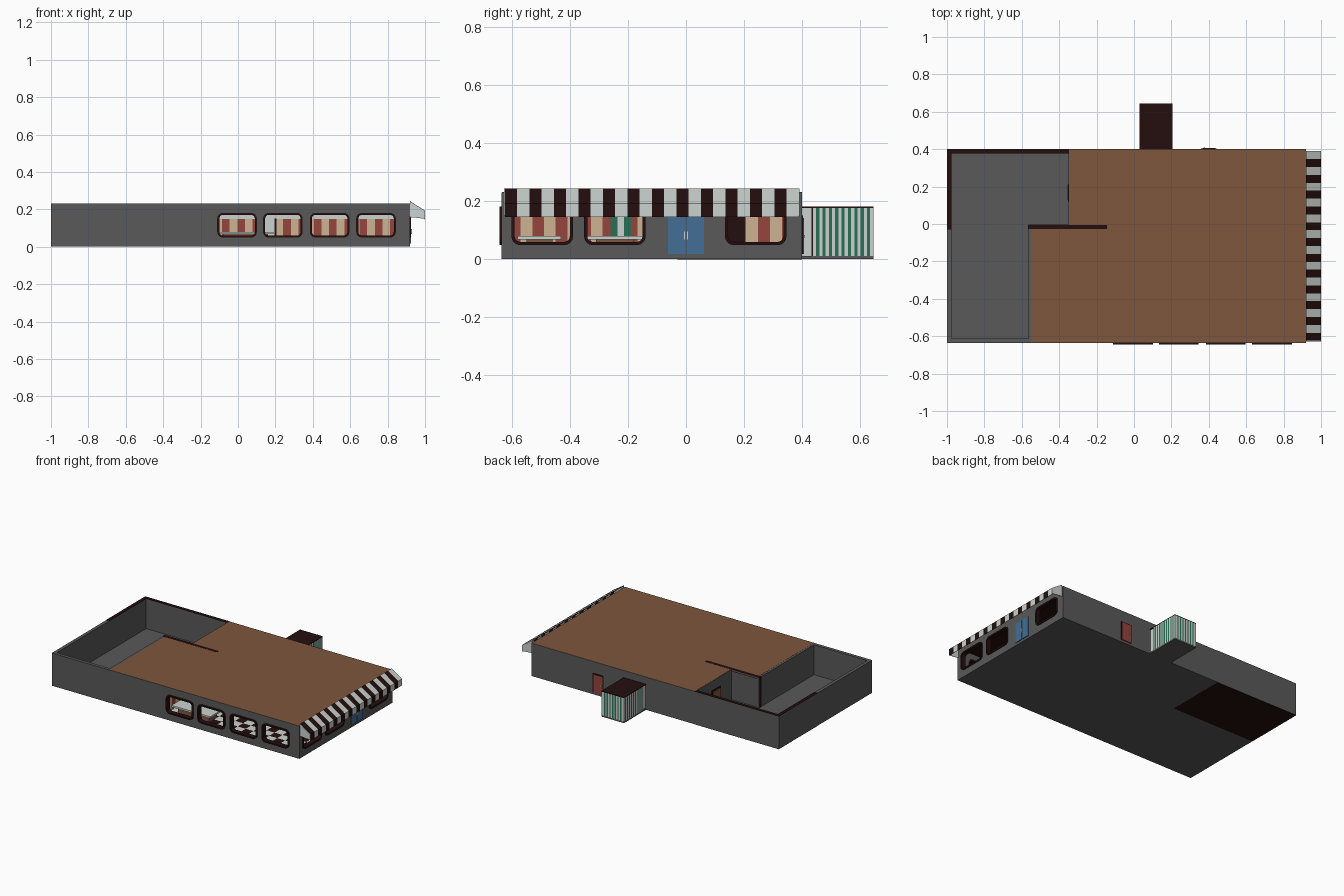
import bpy, bmesh, math

if "Cube" in bpy.data.objects:
    bpy.data.objects.remove(bpy.data.objects["Cube"])


def material(name, r, g, b):
    m = bpy.data.materials.new(name)
    m.diffuse_color = (r, g, b, 1)
    m.use_nodes = True
    m.node_tree.nodes["Principled BSDF"].inputs["Base Color"].default_value = m.diffuse_color
    return m


GREY = material("wall_grey", 0.10, 0.10, 0.10)
DARK = material("dark_brown", 0.018, 0.0045, 0.0045)
ROOF = material("roof_brown", 0.209, 0.093, 0.048)
WHITE = material("pale_white", 0.60, 0.65, 0.62)
RED = material("red", 0.30, 0.058, 0.048)
CREAM = material("cream", 0.61, 0.456, 0.296)
GREEN = material("green", 0.023, 0.156, 0.091)
BLUE = material("blue", 0.058, 0.156, 0.305)

PLACE = {"x": lambda t, u, v: (t, u, v),
         "y": lambda t, u, v: (u, t, v),
         "z": lambda t, u, v: (u, v, t)}


def finish(name, bm, mats):
    bmesh.ops.recalc_face_normals(bm, faces=bm.faces)
    mesh = bpy.data.meshes.new(name)
    bm.to_mesh(mesh)
    bm.free()
    for m in mats:
        mesh.materials.append(m)
    ob = bpy.data.objects.new(name, mesh)
    bpy.context.collection.objects.link(ob)
    return ob


def prism(name, profile, axis, a, b, mats, n=1):
    """Extrude a profile along an axis in n bands, alternating the materials."""
    bm = bmesh.new()
    loops = [[bm.verts.new(PLACE[axis](a + (b - a) * i / n, u, v)) for u, v in profile]
             for i in range(n + 1)]
    k = len(profile)
    for i in range(n):
        for j in range(k):
            f = bm.faces.new((loops[i][j], loops[i][(j + 1) % k],
                              loops[i + 1][(j + 1) % k], loops[i + 1][j]))
            f.material_index = i % len(mats)
    bm.faces.new(loops[0])
    bm.faces.new(loops[-1]).material_index = (n - 1) % len(mats)
    return finish(name, bm, mats)


def box(name, x0, x1, y0, y1, z0, z1, mats, axis="z", n=1):
    r = {"x": (x0, x1), "y": (y0, y1), "z": (z0, z1)}
    (u0, u1), (v0, v1) = [r[c] for c in "xyz" if c != axis]
    mats = mats if isinstance(mats, list) else [mats]
    return prism(name, [(u0, v0), (u1, v0), (u1, v1), (u0, v1)], axis, *r[axis], mats, n)


def rounded(cu, cv, hw, hh, r):
    pts = []
    for q, (su, sv) in enumerate(((1, 1), (-1, 1), (-1, -1), (1, -1))):
        for s in range(5):
            t = math.radians(q * 90 + s * 22.5)
            pts.append((cu + su * (hw - r) + r * math.cos(t),
                        cv + sv * (hh - r) + r * math.sin(t)))
    return pts


def frame(name, cu, axis, d0, d1):
    """Rounded window frame ring."""
    bm = bmesh.new()
    rings = []
    for inset, d in ((0, d0), (0.011, d0), (0.011, d1), (0, d1)):
        p = rounded(cu, 0.115, 0.106 - inset, 0.066 - inset, 0.03 - inset)
        rings.append([bm.verts.new(PLACE[axis](d, u, v)) for u, v in p])
    k = len(rings[0])
    for i in range(4):
        a, b = rings[i], rings[(i + 1) % 4]
        for j in range(k):
            bm.faces.new((a[j], a[(j + 1) % k], b[(j + 1) % k], b[j]))
    return finish(name, bm, [DARK])


def windowed_wall(wall, label, centres, axis, outer, inner):
    """Cut window openings in a wall and fit the frames."""
    cutters = []
    for i, c in enumerate(centres):
        cut = prism("cutter", rounded(c, 0.115, 0.102, 0.062, 0.026), axis,
                    outer - 0.1, outer + 0.1, [GREY])
        cut.hide_render = True
        mod = wall.modifiers.new("window", "BOOLEAN")
        mod.operation, mod.object, mod.solver = "DIFFERENCE", cut, "EXACT"
        cutters.append(cut)
        frame(f"{label}_window_frame_{i + 1}", c, axis, outer, inner)
    bpy.context.view_layer.update()
    done = bpy.data.meshes.new_from_object(
        wall.evaluated_get(bpy.context.evaluated_depsgraph_get()))
    wall.modifiers.clear()
    wall.data = done
    for c in cutters:
        bpy.data.objects.remove(c)


T = 0.23  # wall height
# Base slab and the dark underside below the back yard
box("base_slab", -1, 0.92, -0.635, 0.40, 0.001, 0.02, GREY)
box("yard_underside", -1, -0.355, -0.03, 0.40, 0, 0.003, DARK)

# Outer walls
front = box("front_wall", -1, 0.92, -0.635, -0.612, 0.002, T, GREY)
windowed_wall(front, "front", (-0.005, 0.24, 0.49, 0.738), "y", -0.643, -0.61)
right = box("right_wall", 0.897, 0.92, -0.612, 0.378, 0.002, T, GREY)
windowed_wall(right, "right", (-0.495, -0.245, 0.24), "x", 0.926, 0.894)
box("back_wall", -1, 0.92, 0.378, 0.40, 0.002, T, GREY)
box("left_wall", -1, -0.977, -0.612, 0.378, 0.002, T, GREY)

# Walls around the open yard
box("yard_wall_front", -0.565, -0.545, -0.612, -0.005, 0.02, T, GREY)
box("yard_wall_middle", -0.565, -0.345, -0.022, -0.004, 0.02, T, GREY)
box("yard_wall_back", -0.35, -0.33, -0.004, 0.378, 0.02, T, GREY)

# Dark copings and partition tops
box("back_coping", -1, -0.347, 0.377, 0.40, T - 0.001, T + 0.002, DARK)
box("left_coping", -1, -0.976, -0.03, 0.377, T - 0.001, T + 0.002, DARK)
box("partition_long", -0.566, -0.145, -0.026, -0.005, 0.02, T + 0.002, DARK)
box("partition_cross", -0.165, -0.147, -0.612, -0.026, 0.02, T - 0.002, WHITE)

# Flat roof in two pieces, and the ceiling below
for name, z0, z1, m in (("roof", T - 0.002, T + 0.001, ROOF),
                        ("ceiling", T - 0.012, T - 0.008, DARK)):
    e = 0.001 if m is ROOF else 0.024
    box(name + "_front", -0.55, 0.92 - e, -0.635 + e, -0.004, z0, z1, m)
    box(name + "_back", -0.347, 0.92 - e, -0.004, 0.40 - e, z0, z1, m)

# Checkered dining floor
bm = bmesh.new()
NX, NY = 20, 17
bmesh.ops.create_grid(bm, x_segments=NX, y_segments=NY, size=0.5)
for f in bm.faces:
    c = f.calc_center_median()
    f.material_index = (int((c.x + 0.5) * NX) + int((c.y + 0.5) * NY)) % 2
for v in bm.verts:
    v.co = (-0.33 + (v.co.x + 0.5) * 1.227, -0.612 + (v.co.y + 0.5) * 0.99, 0.0215)
for f in [f for f in bm.faces if f.calc_center_median().x < -0.15
          and f.calc_center_median().y < 0]:
    bm.faces.remove(f)
finish("checkered_floor", bm, [WHITE, DARK])

# Striped wallpaper with a pale band above
box("wallpaper_back", -0.33, 0.895, 0.373, 0.378, 0.022, 0.148, [RED, CREAM], "x", 30)
box("wall_band_back", -0.33, 0.895, 0.373, 0.378, 0.148, 0.217, WHITE)
box("wallpaper_cross", -0.147, -0.142, -0.61, -0.005, 0.022, 0.148, [RED, CREAM], "y", 15)
box("wall_band_cross", -0.147, -0.142, -0.61, -0.005, 0.148, 0.217, WHITE)
box("wallpaper_left", -0.33, -0.325, -0.004, 0.373, 0.022, 0.148, [RED, CREAM], "y", 9)
box("wall_band_left", -0.33, -0.325, -0.004, 0.373, 0.148, 0.217, WHITE)
box("green_inner_door", -0.142, -0.138, -0.26, -0.19, 0.022, 0.148, [GREEN, WHITE], "y", 3)
box("inner_passage_door", 0.14, 0.195, 0.369, 0.373, 0.022, 0.15, WHITE)
box("inner_passage_post", 0.195, 0.205, 0.367, 0.373, 0.022, 0.15, DARK)
box("inner_dark_door", -0.325, -0.321, 0.135, 0.205, 0.022, 0.15, DARK)

# Tables
for i, (y0, y1) in enumerate(((-0.58, -0.43), (-0.34, -0.15))):
    box(f"table_top_{i + 1}", -0.11, 0.19, y0, y1, 0.068, 0.08, WHITE)
    box(f"table_base_{i + 1}", -0.08, 0.16, y0 + 0.03, y1 - 0.03, 0.02, 0.068, ROOF)

# Striped awning along the right side
prism("awning", [(0.92, 0.244), (1.0, 0.192), (1.0, 0.146), (0.997, 0.146),
                 (0.997, 0.189), (0.92, 0.239)], "y", -0.624, 0.389, [DARK, WHITE], 24)
for i, y in enumerate((-0.627, 0.388)):
    prism(f"awning_end_{i + 1}", [(0.92, 0.243), (0.999, 0.191), (0.999, 0.15),
                                  (0.92, 0.158)], "y", y, y + 0.003, [WHITE])

# Blue double door with handles
for s, side in ((-1, "left"), (1, "right")):
    box(f"blue_door_{side}", 0.92, 0.925, min(s * 0.001, s * 0.062),
        max(s * 0.001, s * 0.062), 0.018, 0.155, BLUE)
    box(f"blue_door_handle_{side}", 0.925, 0.929, s * 0.005 - 0.0015,
        s * 0.005 + 0.0015, 0.068, 0.095, WHITE)

# Red back door
box("back_door_frame", 0.358, 0.442, 0.40, 0.403, 0.018, 0.15, DARK)
box("back_door", 0.365, 0.435, 0.40, 0.406, 0.018, 0.143, RED)
box("back_door_knob", 0.372, 0.379, 0.406, 0.41, 0.075, 0.083, WHITE)

# Yard door
box("yard_door_frame", -0.354, -0.35, 0.12, 0.215, 0.02, 0.165, DARK)
box("yard_door", -0.357, -0.35, 0.13, 0.205, 0.02, 0.155, ROOF)
box("yard_door_knob", -0.361, -0.357, 0.19, 0.197, 0.08, 0.087, WHITE)

# Striped back annex with its pale passage
box("annex_base", 0.03, 0.205, 0.40, 0.645, 0.001, 0.012, GREY)
box("annex_passage", 0.036, 0.199, 0.40, 0.437, 0.012, 0.176, WHITE)
box("annex_passage_door_edge", 0.034, 0.201, 0.432, 0.437, 0.012, 0.176, DARK)
box("annex_right_side", 0.195, 0.205, 0.437, 0.645, 0.012, 0.176, [WHITE, GREEN], "y", 19)
box("annex_left_side", 0.03, 0.04, 0.437, 0.645, 0.012, 0.176, [WHITE, GREEN], "y", 19)
box("annex_back_side", 0.04, 0.195, 0.635, 0.645, 0.012, 0.176, [WHITE, GREEN], "x", 15)
box("annex_roof", 0.03, 0.205, 0.40, 0.645, 0.176, 0.181, DARK)
